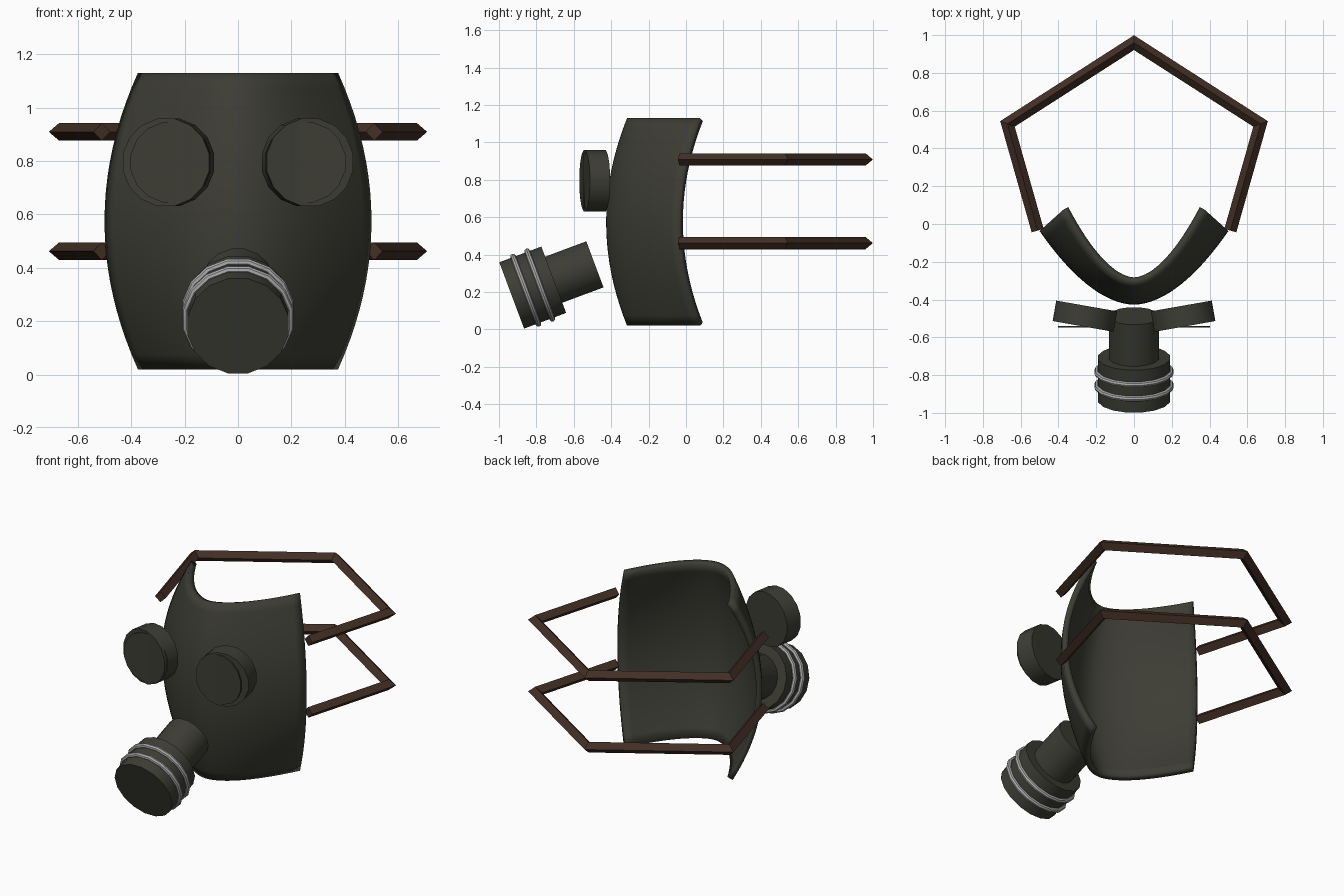
import bpy, bmesh, math
from mathutils import Matrix, Vector

if "Cube" in bpy.data.objects:
    bpy.data.objects.remove(bpy.data.objects["Cube"], do_unlink=True)


def material(name, rgb):
    m = bpy.data.materials.new(name)
    m.use_nodes = True
    m.diffuse_color = (*rgb, 1)
    m.node_tree.nodes["Principled BSDF"].inputs["Base Color"].default_value = (*rgb, 1)
    return m


RUBBER = material("dark olive rubber", (0.047, 0.047, 0.036))
LEATHER = material("brown leather", (0.055, 0.028, 0.018))
STEEL = material("light grey steel", (0.42, 0.42, 0.42))


def finish(bm, name, mat, smooth=True):
    mesh = bpy.data.meshes.new(name)
    bm.to_mesh(mesh)
    bm.free()
    mesh.materials.append(mat)
    obj = bpy.data.objects.new(name, mesh)
    bpy.context.collection.objects.link(obj)
    if smooth:
        bpy.ops.object.select_all(action='DESELECT')
        obj.select_set(True)
        bpy.context.view_layer.objects.active = obj
        bpy.ops.object.shade_smooth_by_angle(angle=math.radians(35))
    return obj


def cylinder(name, start, end, radius, mat, sides=16):
    start, end = Vector(start), Vector(end)
    axis = end - start
    turn = axis.to_track_quat('Z', 'Y').to_matrix().to_4x4()
    half_step = Matrix.Rotation(math.pi / sides, 4, 'Z')
    bm = bmesh.new()
    bmesh.ops.create_cone(bm, cap_ends=True, segments=sides, radius1=radius,
                          radius2=radius, depth=axis.length,
                          matrix=Matrix.Translation((start + end) / 2) @ turn @ half_step)
    return finish(bm, name, mat)


# Face shell: a curved section that bulges towards mid height
COLS, ROWS = 32, 20
bm = bmesh.new()
grid = []
for j in range(ROWS + 1):
    u = 2 * j / ROWS - 1
    bulge = 1 - u * u
    row = []
    for i in range(COLS + 1):
        t = 2 * i / COLS - 1
        x = t * (0.375 + 0.125 * bulge)
        y = -0.315 - 0.112 * bulge + 0.39 * abs(t) ** 1.85
        row.append(bm.verts.new((x, y, 0.575 + 0.555 * u)))
    grid.append(row)
for j in range(ROWS):
    for i in range(COLS):
        bm.faces.new((grid[j][i], grid[j][i + 1], grid[j + 1][i + 1], grid[j + 1][i]))
shell = finish(bm, "face_shell", RUBBER)
solid = shell.modifiers.new("thickness", 'SOLIDIFY')
solid.thickness = 0.035
solid.offset = -1

# Eyepieces turned slightly outward, with flat lens discs
tilt = math.radians(10)
for side, label in ((1, "left"), (-1, "right")):
    centre = Vector((0.26 * side, -0.488, 0.795))
    axis = Vector((math.sin(tilt) * side, -math.cos(tilt), 0))
    cylinder(label + "_eyepiece", centre - axis * 0.055, centre + axis * 0.055, 0.167, RUBBER)
    cylinder(label + "_lens", (0.252 * side, -0.54, 0.795),
             (0.252 * side, -0.549, 0.795), 0.153, RUBBER)

# Filter canister, neck and bands along one sloping axis
front = Vector((0, -0.932, 0.182))
slope = math.radians(20.5)
back = Vector((0, math.cos(slope), math.sin(slope)))
cylinder("filter_canister", front, front + back * 0.24, 0.193, RUBBER)
cylinder("filter_neck", front + back * 0.23, front + back * 0.475, 0.134, RUBBER)


def band(name, distance, major=0.197, minor=0.015, steps=16, sides=8):
    place = Matrix.Translation(front + back * distance) @ back.to_track_quat('Z', 'Y').to_matrix().to_4x4()
    bm = bmesh.new()
    rings = []
    for i in range(steps):
        a = 2 * math.pi * (i + 0.5) / steps
        ring = []
        for k in range(sides):
            b = 2 * math.pi * k / sides
            r = major + minor * math.cos(b)
            ring.append(bm.verts.new(place @ Vector((r * math.cos(a), r * math.sin(a), minor * math.sin(b)))))
        rings.append(ring)
    for i in range(steps):
        p, q = rings[i], rings[(i + 1) % steps]
        for k in range(sides):
            n = (k + 1) % sides
            bm.faces.new((p[k], q[k], q[n], p[n]))
    finish(bm, name, STEEL)


band("front_band", 0.08)
band("rear_band", 0.16)


# Head straps: a diamond section mitred along an angular path
def strap(name, z, half=0.033):
    path = [Vector(p) for p in ((0.51, -0.035), (0.67, 0.53), (0, 0.96), (-0.67, 0.53), (-0.51, -0.035))]
    bm = bmesh.new()
    rings = []
    for i, p in enumerate(path):
        d_in = (p - path[max(i - 1, 0)]).normalized() if i else (path[1] - p).normalized()
        d_out = (path[i + 1] - p).normalized() if i < len(path) - 1 else d_in
        along = (d_in + d_out).normalized()
        out = Vector((along.y, -along.x)) * half / along.dot(d_in)
        rings.append([bm.verts.new(v) for v in (
            (p.x + out.x, p.y + out.y, z), (p.x, p.y, z + half),
            (p.x - out.x, p.y - out.y, z), (p.x, p.y, z - half))])
    for a, b in zip(rings, rings[1:]):
        for k in range(4):
            n = (k + 1) % 4
            bm.faces.new((a[k], a[n], b[n], b[k]))
    bm.faces.new(rings[0])
    bm.faces.new(rings[-1])
    bmesh.ops.recalc_face_normals(bm, faces=bm.faces[:])
    finish(bm, name, LEATHER, smooth=False)


strap("upper_strap", 0.909)
strap("lower_strap", 0.462)
